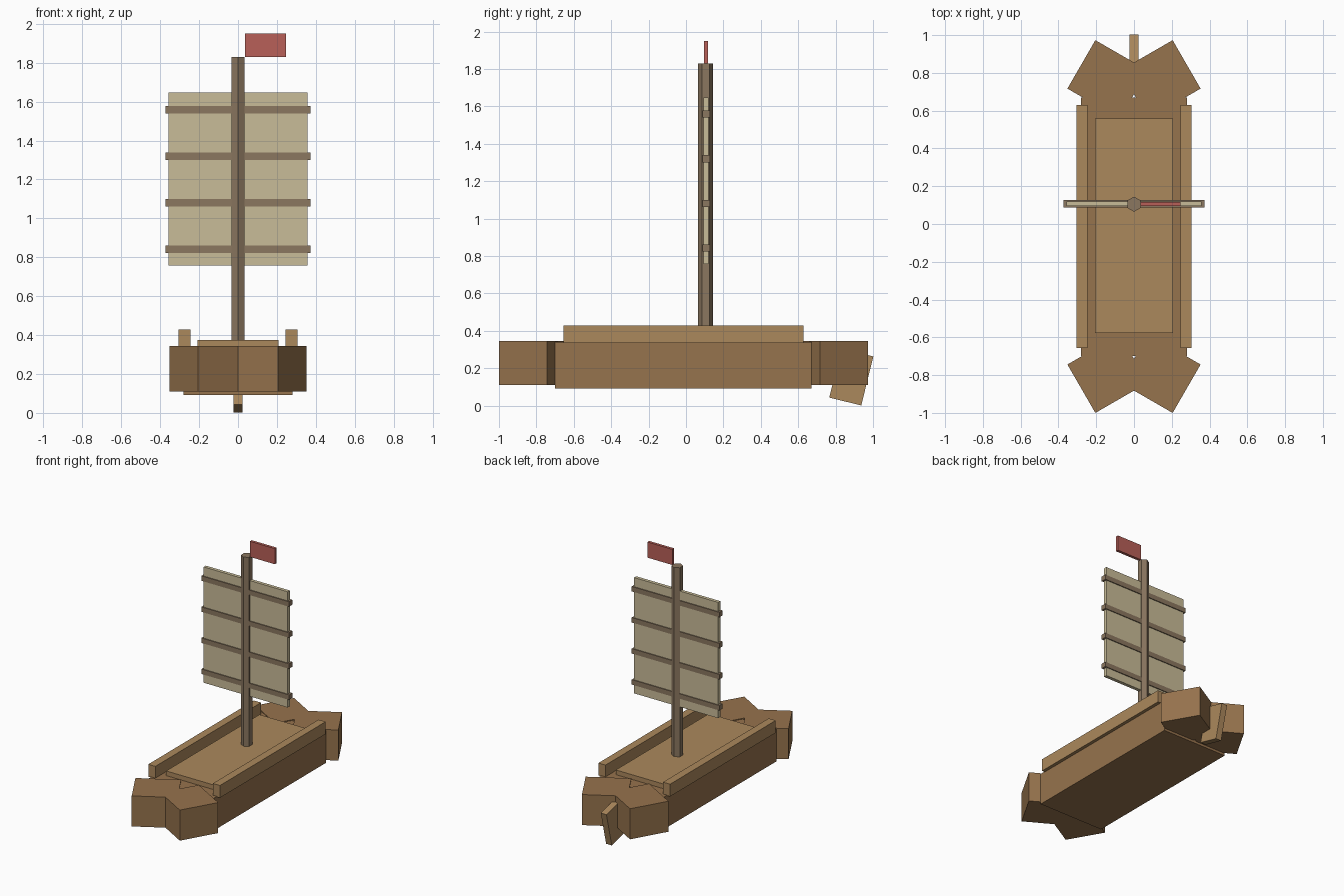
import bpy, math

if "Cube" in bpy.data.objects:
    bpy.data.objects.remove(bpy.data.objects["Cube"])


def material(name, r, g, b):
    # sRGB 0-255 to linear
    m = bpy.data.materials.new(name)
    m.diffuse_color = [((c / 255 + 0.055) / 1.055) ** 2.4 for c in (r, g, b)] + [1]
    m.use_nodes = True
    m.node_tree.nodes["Principled BSDF"].inputs["Base Color"].default_value = m.diffuse_color
    return m


HULL = material("hull_wood", 150, 115, 77)
DECK = material("deck_wood", 171, 136, 92)
MAST = material("mast_wood", 139, 119, 96)
SAIL = material("sail_cloth", 201, 188, 152)
FLAG = material("flag_cloth", 184, 96, 88)


def box(name, mat, center, size, rot=(0, 0, 0)):
    bpy.ops.mesh.primitive_cube_add(size=1, location=center,
                                    rotation=[math.radians(a) for a in rot])
    ob = bpy.context.object
    ob.name = name
    ob.scale = size
    ob.data.materials.append(mat)
    return ob


# Hull and raised deck
box("hull", HULL, (0, -0.015, 0.215), (0.56, 1.37, 0.248))
box("deck", DECK, (0, -0.01, 0.35), (0.415, 1.135, 0.05))

# Side rails, and the splayed blocks at bow and stern
for side, sx in (("left", -1), ("right", 1)):
    box(f"{side}_rail", DECK, (sx * 0.275, -0.013, 0.382), (0.06, 1.285, 0.095))
    for end, y, sy in (("bow", -0.792, -1), ("stern", 0.765, 1)):
        box(f"{side}_{end}_block", HULL, (sx * 0.14, y, 0.2275),
            (0.32, 0.296, 0.235), (0, 0, 30 * sx * sy))

# Tilted rudder
box("rudder", DECK, (0, 0.884, 0.153), (0.048, 0.176, 0.27), (-14, 0, 0))

# Six-sided mast
bpy.ops.mesh.primitive_cylinder_add(vertices=6, radius=0.04, depth=1.49,
                                    location=(0, 0.105, 1.085))
mast = bpy.context.object
mast.name = "mast"
mast.data.materials.append(MAST)

# Sail, battens and flag
box("sail", SAIL, (0, 0.107, 1.2025), (0.715, 0.026, 0.891))
for i in range(4):
    box(f"batten_{i + 1}", MAST, (0, 0.107, 0.842 + i * 0.239), (0.746, 0.04, 0.038))
box("flag", FLAG, (0.141, 0.106, 1.89), (0.212, 0.022, 0.12))
